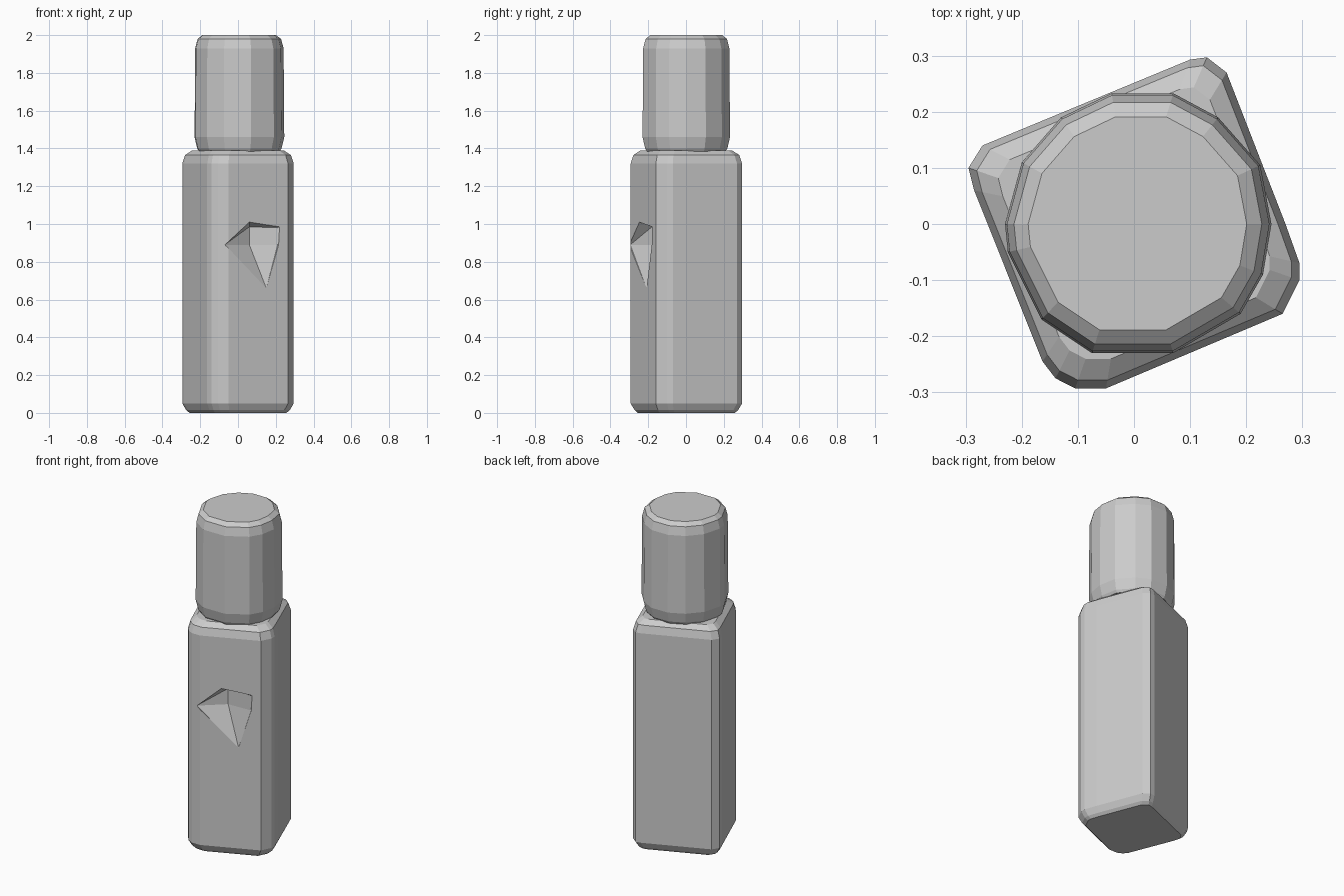
import bpy, bmesh
from mathutils import Vector

if "Cube" in bpy.data.objects:
    bpy.data.objects.remove(bpy.data.objects["Cube"])


def finish(name, bm):
    bmesh.ops.recalc_face_normals(bm, faces=bm.faces[:])
    mesh = bpy.data.meshes.new(name)
    bm.to_mesh(mesh)
    bm.free()
    obj = bpy.data.objects.new(name, mesh)
    bpy.context.collection.objects.link(obj)
    return obj


def loft(name, outline, levels):
    """Stack scaled copies of an outline; levels are (z, scale)."""
    bm = bmesh.new()
    rings = [[bm.verts.new((x * s, y * s, z)) for x, y in outline] for z, s in levels]
    n = len(outline)
    for a, b in zip(rings, rings[1:]):
        for i in range(n):
            j = (i + 1) % n
            bm.faces.new((a[i], a[j], b[j], b[i]))
    bm.faces.new(rings[0])
    bm.faces.new(rings[-1])
    return finish(name, bm)


# Turned square body with chamfered corners and shoulder
body_outline = [(-.295, .10), (-.285, .06), (-.163, -.245), (-.14, -.275),
                (-.105, -.293), (-.05, -.293), (.265, -.16), (.295, -.10),
                (.295, -.07), (.27, 0), (.165, .27), (.13, .297),
                (.10, .293), (-.27, .14)]
body = loft("bottle_body", body_outline,
            [(0, .87), (.015, .93), (.05, 1), (1.32, 1), (1.365, .95), (1.39, .82)])

# Faceted cap
cap_outline = [(-.23, 0), (-.225, -.05), (-.165, -.17), (-.075, -.23),
               (.07, -.23), (.19, -.16), (.23, -.09), (.245, 0),
               (.225, .105), (.15, .19), (.07, .233), (-.04, .233),
               (-.13, .19), (-.2, .11)]
loft("bottle_cap", cap_outline,
     [(1.385, .90), (1.40, .94), (1.46, 1), (1.93, .985), (1.98, .93), (2.0, .82)])

# Dent in the front face: rim points pushed outward plus the back wall
rim = [(-.07, -.295, .89), (.06, -.246, 1.01), (.22, -.179, .985),
       (.215, -.181, .89), (.15, -.209, .66), (.12, -.222, .70)]
back = [(.06, -.18, .89), (.06, -.18, .985), (.21, -.175, .89), (.21, -.175, .98)]
out = Vector((.039, -.092, 0))
bm = bmesh.new()
for p in rim:
    bm.verts.new(p)
    bm.verts.new(Vector(p) + out)
for p in back:
    bm.verts.new(p)
hull = bmesh.ops.convex_hull(bm, input=bm.verts[:])
loose = [v for v in bm.verts if not v.link_faces]
bmesh.ops.delete(bm, geom=loose, context='VERTS')
cutter = finish("dent_cutter", bm)
cutter.hide_render = True
cutter.hide_set(True)

cut = body.modifiers.new("dent", 'BOOLEAN')
cut.operation = 'DIFFERENCE'
cut.solver = 'EXACT'
cut.object = cutter
